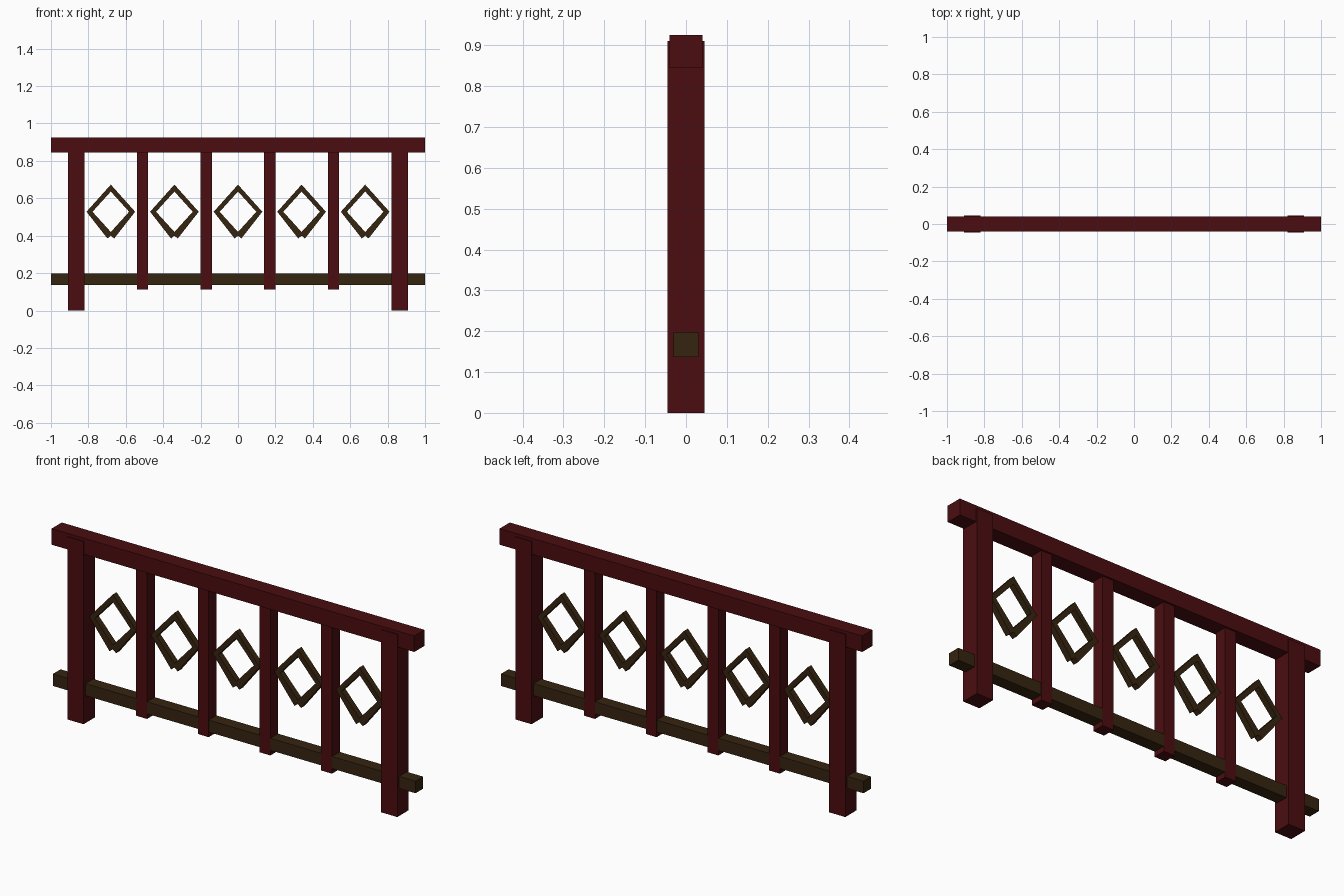
import bpy
import bmesh

cube = bpy.data.objects.get("Cube")
if cube:
    bpy.data.objects.remove(cube, do_unlink=True)


def material(name, color):
    mat = bpy.data.materials.new(name)
    mat.use_nodes = True
    mat.diffuse_color = color
    mat.node_tree.nodes["Principled BSDF"].inputs["Base Color"].default_value = color
    return mat


red = material("dark red wood", (0.07, 0.004, 0.005, 1))
brown = material("dark brown wood", (0.036, 0.018, 0.005, 1))


def finish(name, bm, mat):
    bmesh.ops.recalc_face_normals(bm, faces=bm.faces)
    mesh = bpy.data.meshes.new(name)
    bm.to_mesh(mesh)
    bm.free()
    mesh.materials.append(mat)
    obj = bpy.data.objects.new(name, mesh)
    bpy.context.collection.objects.link(obj)
    return obj


def beam(name, x, width, depth, bottom, top, mat):
    bm = bmesh.new()
    bmesh.ops.create_cube(bm, size=1)
    bmesh.ops.scale(bm, vec=(width, depth, top - bottom), verts=bm.verts)
    bmesh.ops.translate(bm, vec=(x, 0, (top + bottom) / 2), verts=bm.verts)
    return finish(name, bm, mat)


def diamond(name, x, z, depth, mat):
    # Right half of the frame, with blunt lower bar ends, mirrored to the left
    outer = [(0, 0.145), (0.13, 0.0), (0.018, -0.143), (0, -0.128)]
    inner = [(0, 0.108), (0.098, 0.0), (0.012, -0.095), (0, -0.108)]
    bm = bmesh.new()
    for side in (1, -1):
        for i in range(3):
            quad = [outer[i], outer[i + 1], inner[i + 1], inner[i]]
            bm.faces.new([bm.verts.new((x + side * px, -depth / 2, z + pz)) for px, pz in quad])
    bmesh.ops.remove_doubles(bm, verts=bm.verts, dist=0.0005)
    ring = bmesh.ops.extrude_face_region(bm, geom=bm.faces[:], use_keep_orig=True)
    moved = [v for v in ring["geom"] if isinstance(v, bmesh.types.BMVert)]
    bmesh.ops.translate(bm, vec=(0, depth, 0), verts=moved)
    return finish(name, bm, mat)


# Rails
beam("top_rail", 0, 2.0, 0.08, 0.845, 0.925, red)
beam("bottom_rail", 0, 2.0, 0.06, 0.137, 0.197, brown)

# End posts
for side, x in (("left", 0.865), ("right", -0.865)):
    beam(side + "_post", x, 0.09, 0.09, 0, 0.91, red)

# Balusters and the diamond frames between them
SPACING = 0.34
for i in range(4):
    beam(f"baluster_{i + 1}", (i - 1.5) * SPACING, 0.06, 0.062, 0.112, 0.86, red)
for i in range(5):
    diamond(f"diamond_frame_{i + 1}", (i - 2) * SPACING, 0.528, 0.03, brown)
